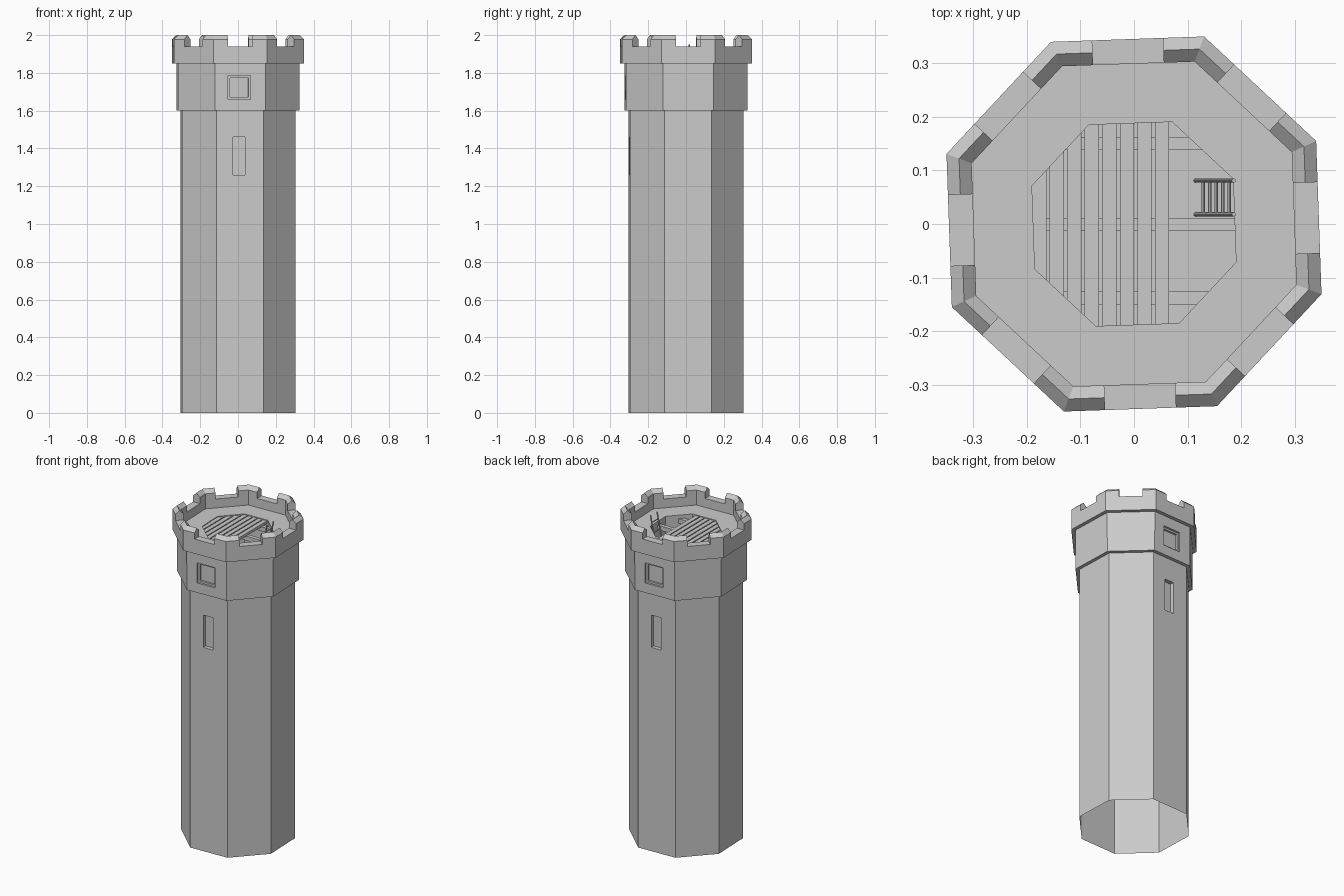
import bpy, bmesh
from math import cos, sin, pi, radians
from mathutils import Vector

if "Cube" in bpy.data.objects:
    bpy.data.objects.remove(bpy.data.objects["Cube"])

A0 = radians(24.5)      # angle of the first octagon corner
STEP = pi / 4


def corner(k, r, z):
    a = A0 + k * STEP
    return Vector((r * cos(a), r * sin(a), z))


def face_axes(k):
    """Outward normal and tangent of the side between corner k and k+1."""
    a = A0 + (k + 0.5) * STEP
    return Vector((cos(a), sin(a), 0)), Vector((-sin(a), cos(a), 0))


def finish(bm, name):
    me = bpy.data.meshes.new(name)
    bm.to_mesh(me)
    bm.free()
    ob = bpy.data.objects.new(name, me)
    bpy.context.collection.objects.link(ob)
    return ob


def recess(bm, k, r, z0, z1, half, depth, frame=None):
    """Cut a rectangle out of side k and push it inwards, optionally stepped."""
    n, t = face_axes(k)
    target = n * (r * cos(pi / 8)) - t * 0.005 + Vector((0, 0, (z0 + z1) / 2))
    up = Vector((0, 0, 1))
    side = [f for f in bm.faces if f.normal.dot(n) > 0.99]
    face = min(side, key=lambda f: (f.calc_center_median() - target).length
               if min(v.co.z for v in f.verts) <= z0 and max(v.co.z for v in f.verts) >= z1 else 9)
    for co, no in ((target + t * half, t), (target - t * half, t),
                   (Vector((0, 0, z0)), up), (Vector((0, 0, z1)), up)):
        geom = [face] + list(face.edges) + list(face.verts)
        res = bmesh.ops.bisect_plane(bm, geom=geom, plane_co=co, plane_no=no, dist=1e-6)
        parts = [g for g in res['geom'] if isinstance(g, bmesh.types.BMFace)]
        # keep the piece on the same side of the cut as the window centre
        s = (target - co).dot(no)
        face = max(parts, key=lambda f: (f.calc_center_median() - co).dot(no) * s)
    bmesh.ops.inset_individual(bm, faces=[face], thickness=0, depth=-depth)
    if frame:
        bmesh.ops.inset_individual(bm, faces=[face], thickness=frame, depth=0)
        bmesh.ops.inset_individual(bm, faces=[face], thickness=0, depth=-depth)


# Tower body: shaft, upper storey, parapet, roof walk and inner room
profile = [(.325, 0), (.325, 1.6), (.348, 1.6), (.349, 1.85), (.373, 1.85),
           (.373, 1.94), (.323, 1.94), (.323, 1.885), (.203, 1.885), (.203, 1.6)]
bm = bmesh.new()
rings = [[bm.verts.new(corner(k, r, z)) for k in range(8)] for r, z in profile]
for lo, hi in zip(rings, rings[1:]):
    for k in range(8):
        j = (k + 1) % 8
        bm.faces.new((lo[k], lo[j], hi[j], hi[k]))
bm.faces.new(rings[-1])
bm.normal_update()
# Windows and slits on the front and back sides
for k in (1, 5):
    recess(bm, k, .348, 1.66, 1.785, .06, .012, .016)
    recess(bm, k, .325, 1.26, 1.46, .032, .025)
finish(bm, "tower_body")

# Merlons: gabled blocks wrapped around each corner
HALF_GAP = .066
bm = bmesh.new()
section = [(.373, 1.94), (.373, 1.978), (.348, 2.0), (.323, 1.978), (.323, 1.94)]
for k in range(8):
    n0, t0 = face_axes(k - 1)
    n1, t1 = face_axes(k)
    stations = [[], [], []]
    for r, z in section:
        ap, h = r * cos(pi / 8), Vector((0, 0, z))
        for st, co in zip(stations, (n0 * ap + t0 * HALF_GAP + h, corner(k, r, z),
                                     n1 * ap - t1 * HALF_GAP + h)):
            st.append(bm.verts.new(co))
    for a, b in zip(stations, stations[1:]):
        for i in range(4):
            bm.faces.new((a[i], b[i], b[i + 1], a[i + 1]))
    bm.faces.new(stations[0])
    bm.faces.new(stations[2][::-1])
finish(bm, "merlons")


def octagon_strip(name, axis, lo, hi, z0, z1):
    """Board clipped to the octagonal opening, between lo and hi on one axis."""
    bm = bmesh.new()
    bot = [bm.verts.new(corner(k, .203, z0)) for k in range(8)]
    top = [bm.verts.new(corner(k, .203, z1)) for k in range(8)]
    bm.faces.new(bot[::-1])
    bm.faces.new(top)
    for k in range(8):
        j = (k + 1) % 8
        bm.faces.new((bot[k], bot[j], top[j], top[k]))
    for v, s in ((hi, 1), (lo, -1)):
        d = Vector((0, 0, 0))
        d[axis] = 1
        bmesh.ops.bisect_plane(bm, geom=bm.verts[:] + bm.edges[:] + bm.faces[:],
                               plane_co=d * v, plane_no=d * s, clear_outer=True)
        bmesh.ops.holes_fill(bm, edges=[e for e in bm.edges if e.is_boundary])
    bmesh.ops.recalc_face_normals(bm, faces=bm.faces[:])
    finish(bm, name)


# Floor planks over three beams
for i in range(8):
    x = -.190 + i * .0327
    octagon_strip(f"plank_{i + 1}", 0, x, x + .0265, 1.863, 1.88)
for i, y in enumerate((-.138, -.001, .15)):
    octagon_strip(f"beam_{i + 1}", 1, y - .012, y + .012, 1.835, 1.863)


def rod(name, a, b, r):
    a, b = Vector(a), Vector(b)
    bpy.ops.mesh.primitive_cylinder_add(vertices=8, radius=r, depth=(b - a).length,
                                        location=(a + b) / 2)
    ob = bpy.context.object
    ob.name = name
    ob.rotation_euler = (b - a).to_track_quat('Z', 'Y').to_euler()


# Ladder leaning on the edge of the opening
foot, head = Vector((.115, 0, 1.6)), Vector((.186, 0, 1.95))
for side, y in (("left", .018), ("right", .081)):
    rod(f"ladder_rail_{side}", (foot.x, y, foot.z), (head.x, y, head.z), .004)
for i in range(5):
    p = foot.lerp(head, .2 + i * .17)
    rod(f"ladder_rung_{i + 1}", (p.x, .018, p.z), (p.x, .081, p.z), .003)
